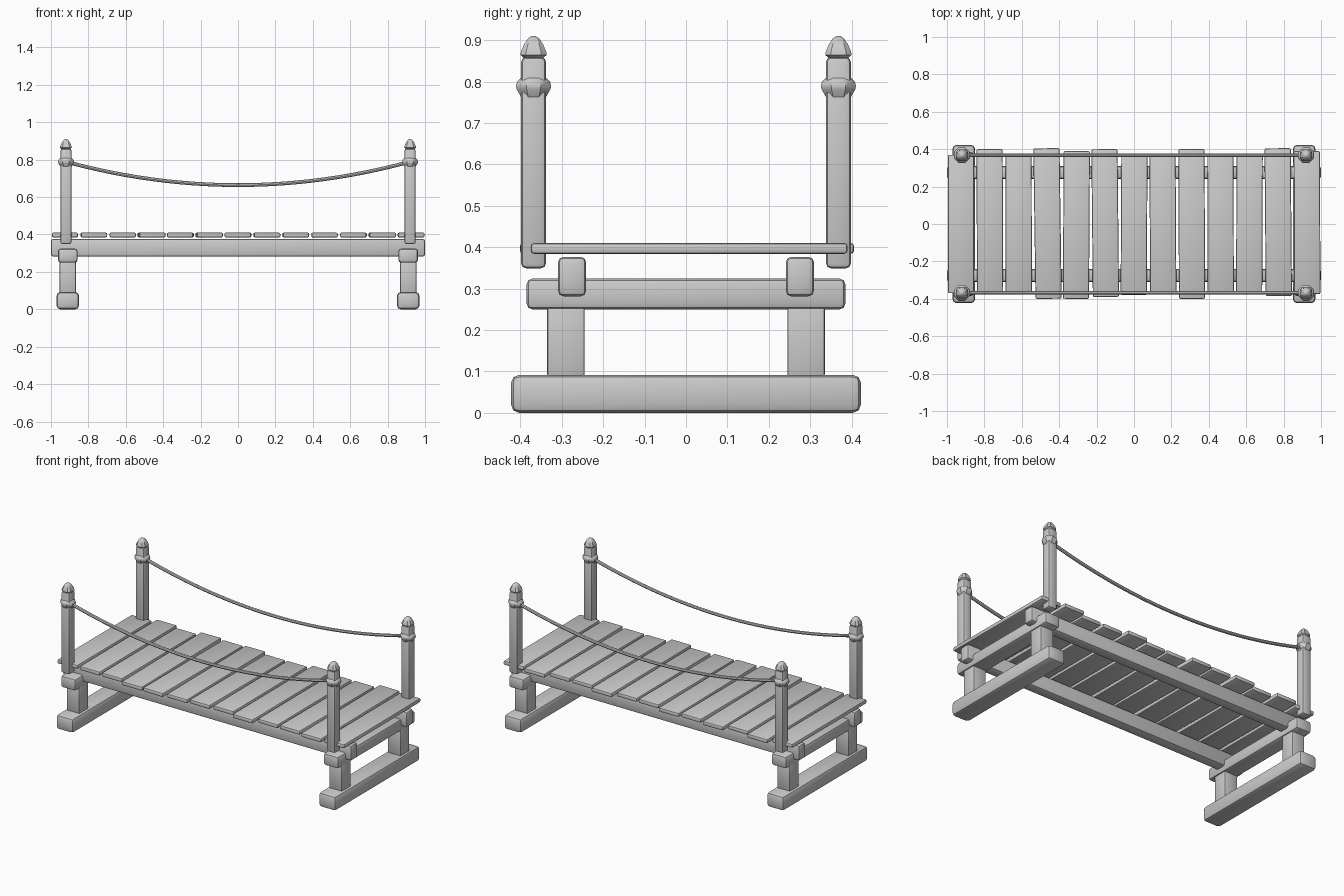
import bpy, bmesh, math
from mathutils import Vector

if "Cube" in bpy.data.objects:
    bpy.data.objects.remove(bpy.data.objects["Cube"], do_unlink=True)

grey = bpy.data.materials.new("plain_grey")
grey.use_nodes = True
color = (0.6, 0.6, 0.6, 1)
grey.diffuse_color = color
grey.node_tree.nodes["Principled BSDF"].inputs["Base Color"].default_value = color


def finish(name, bm):
    bmesh.ops.recalc_face_normals(bm, faces=bm.faces)
    mesh = bpy.data.meshes.new(name)
    bm.to_mesh(mesh)
    bm.free()
    mesh.materials.append(grey)
    obj = bpy.data.objects.new(name, mesh)
    bpy.context.collection.objects.link(obj)
    return obj


def smooth(obj):
    bpy.ops.object.select_all(action="DESELECT")
    obj.select_set(True)
    bpy.context.view_layer.objects.active = obj
    bpy.ops.object.shade_smooth_by_angle(angle=math.radians(35))


def beam(name, center, size, bevel, turn=0, segments=2):
    """Rounded timber block."""
    bm = bmesh.new()
    bmesh.ops.create_cube(bm, size=1)
    bmesh.ops.scale(bm, vec=size, verts=bm.verts)
    bmesh.ops.bevel(bm, geom=bm.edges[:], offset=bevel, segments=segments,
                    profile=0.5, affect="EDGES")
    obj = finish(name, bm)
    obj.location = center
    obj.rotation_euler.z = turn
    smooth(obj)
    return obj


def lathe(name, center, profile, sides, power=1.0):
    """Stack of rings; a power below one squares the section off."""
    bm = bmesh.new()
    rings = []
    for r, z in profile:
        ring = []
        for i in range(sides):
            a = math.tau * (i + 0.5) / sides
            c, s = math.cos(a), math.sin(a)
            ring.append(bm.verts.new((r * math.copysign(abs(c) ** power, c),
                                      r * math.copysign(abs(s) ** power, s), z)))
        rings.append(ring)
    for low, high in zip(rings, rings[1:]):
        for i in range(sides):
            j = (i + 1) % sides
            bm.faces.new((low[i], low[j], high[j], high[i]))
    bm.faces.new(rings[0])
    bm.faces.new(rings[-1])
    obj = finish(name, bm)
    obj.location = center
    smooth(obj)


# Trestle at each end: ground sleeper, two legs, cross beam
for end, sx in (("left", 1), ("right", -1)):
    x = 0.91 * sx
    beam(f"{end}_ground_sleeper", (x, 0, 0.046), (0.12, 0.845, 0.092), 0.02)
    beam(f"{end}_cross_beam", (x, 0, 0.287), (0.105, 0.77, 0.075), 0.015)
    for side, sy in (("front", -1), ("back", 1)):
        beam(f"{end}_{side}_leg", (x, 0.29 * sy, 0.172), (0.088, 0.09, 0.17), 0.006)

# Long stringers under the deck
for side, sy in (("front", -1), ("back", 1)):
    beam(f"{side}_stringer", (0, 0.275 * sy, 0.329), (2, 0.068, 0.095), 0.013)

# Deck planks: front end, back end, slight turn
planks = [(0.37, 0.37, 0), (0.37, 0.4, 0.004), (0.37, 0.37, 0.002),
          (0.4, 0.405, 0.014), (0.4, 0.39, -0.006), (0.39, 0.4, 0.01),
          (0.38, 0.37, -0.005), (0.37, 0.37, 0.006), (0.4, 0.4, 0.004),
          (0.37, 0.37, 0.003), (0.37, 0.37, -0.004), (0.385, 0.405, 0.008),
          (0.375, 0.39, 0.004)]
for i, (front, back, turn) in enumerate(planks):
    beam(f"plank_{i + 1}", (-0.925 + i * 0.1542, (back - front) / 2, 0.397),
         (0.14, front + back, 0.026), 0.008, turn)

# Corner posts with a collar and a pointed cap
collar = [(0.033, -0.024), (0.044, -0.006), (0.046, 0.002), (0.043, 0.013), (0.033, 0.022)]
cap = [(0.025, 0), (0.033, 0.007), (0.032, 0.015), (0.024, 0.033), (0.014, 0.047), (0.005, 0.053)]
for end, sx in (("left", 1), ("right", -1)):
    for side, sy in (("front", -1), ("back", 1)):
        x, y = 0.92 * sx, 0.368 * sy
        beam(f"{end}_{side}_post", (x, y, 0.604), (0.06, 0.06, 0.51), 0.012)
        lathe(f"{end}_{side}_collar", (x, y, 0.787), collar, 8)
        lathe(f"{end}_{side}_cap", (x, y, 0.857), cap, 8, 0.6)

# Sagging rope on each side
for side, sy in (("front", -1), ("back", 1)):
    bm = bmesh.new()
    steps, sides, rings = 24, 8, []
    for k in range(steps + 1):
        t = 2 * k / steps - 1
        mid = Vector((0.92 * t, 0.368 * sy, 0.664 + 0.125 * t * t))
        up = Vector((-0.25 * t, 0, 0.92)).normalized()
        rings.append([bm.verts.new(mid + 0.01 * (up * math.cos(a) + Vector((0, math.sin(a), 0))))
                      for a in (math.tau * i / sides for i in range(sides))])
    for a, b in zip(rings, rings[1:]):
        for i in range(sides):
            j = (i + 1) % sides
            bm.faces.new((a[i], a[j], b[j], b[i]))
    bm.faces.new(rings[0])
    bm.faces.new(rings[-1])
    smooth(finish(f"{side}_rope", bm))
